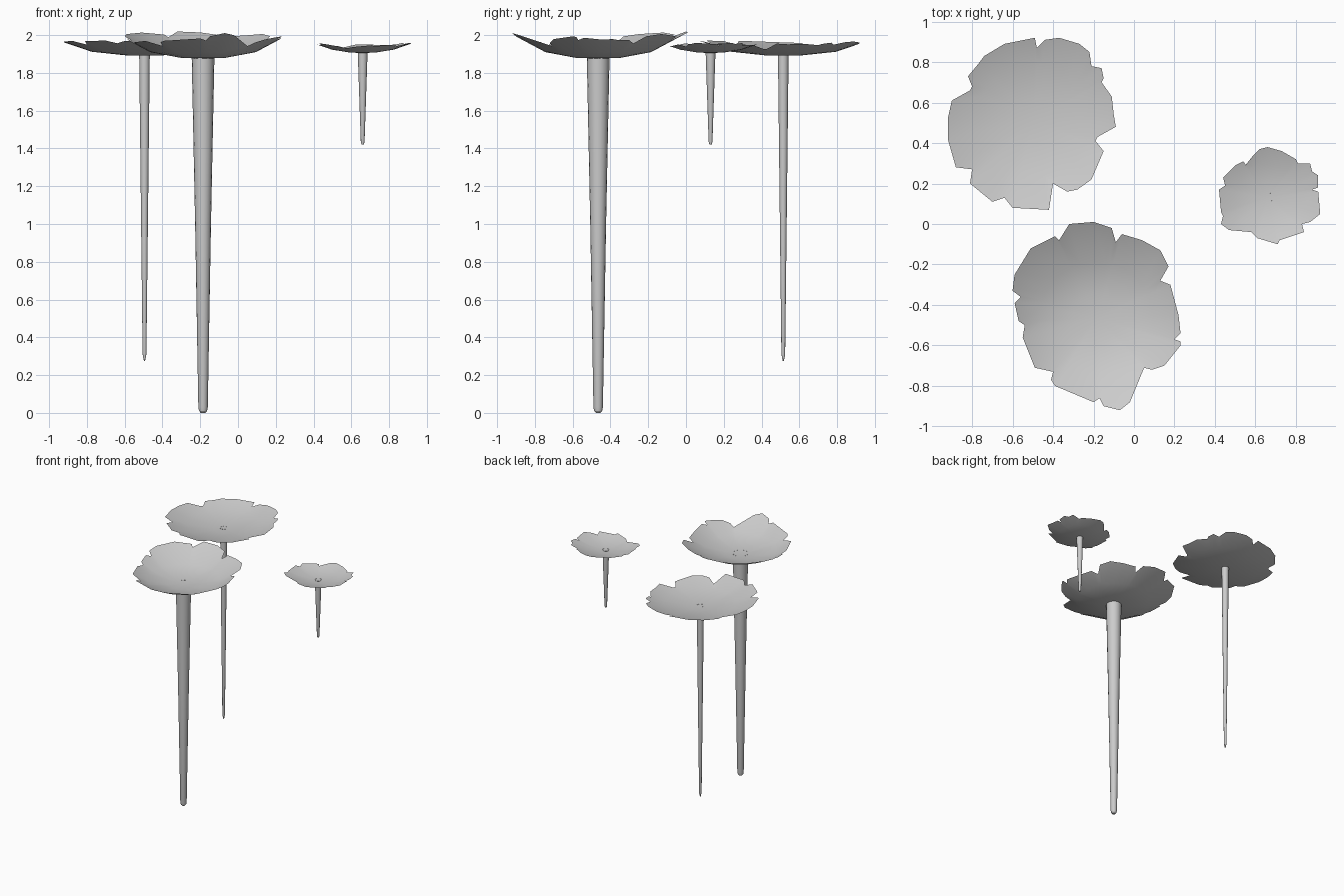
import bpy
import bmesh
from math import hypot, cos, sin, pi
from mathutils import Vector

default_cube = bpy.data.objects.get("Cube")
if default_cube:
    bpy.data.objects.remove(default_cube, do_unlink=True)

grey = bpy.data.materials.new("plain grey")
grey.use_nodes = True
grey.diffuse_color = (0.6, 0.6, 0.6, 1)
grey.node_tree.nodes["Principled BSDF"].inputs["Base Color"].default_value = grey.diffuse_color


def finish(name, bm):
    """Turn a bmesh into a smooth shaded grey object."""
    mesh = bpy.data.meshes.new(name)
    bm.to_mesh(mesh)
    bm.free()
    mesh.materials.append(grey)
    obj = bpy.data.objects.new(name, mesh)
    bpy.context.collection.objects.link(obj)
    bpy.ops.object.select_all(action="DESELECT")
    obj.select_set(True)
    bpy.context.view_layer.objects.active = obj
    bpy.ops.object.shade_smooth_by_angle(angle=pi / 6)
    return obj


def height_at(radius, profile):
    """Height of the dish at a radius, from (radius, height) pairs."""
    for (r0, z0), (r1, z1) in zip(profile, profile[1:]):
        if radius <= r1 or (r1, z1) == profile[-1]:
            return z0 + (z1 - z0) * (radius - r0) / (r1 - r0)


def make_pad(name, centre, profile, outline):
    """Thin dished leaf with a ragged rim; outline is in hundredths."""
    bm = bmesh.new()
    cx, cy = centre
    middle = bm.verts.new((cx, cy, profile[0][1]))
    spokes = []
    for px, py in reversed(outline):
        dx, dy = px / 100 - cx, py / 100 - cy
        rim = hypot(dx, dy)
        spoke = []
        for radius in [r for r, z in profile[1:-1]] + [rim]:
            k = radius / rim
            spoke.append(bm.verts.new((cx + dx * k, cy + dy * k, height_at(radius, profile))))
        spokes.append(spoke)
    for i, a in enumerate(spokes):
        b = spokes[(i + 1) % len(spokes)]
        bm.faces.new((middle, a[0], b[0]))
        for j in range(len(a) - 1):
            bm.faces.new((a[j], a[j + 1], b[j + 1], b[j]))
    return finish(name, bm)


def make_stem(name, centre, rings, sides=16):
    """Tapered stalk lathed from (radius, height) rings, closed below."""
    bm = bmesh.new()
    loops = []
    for radius, z in rings:
        loops.append([bm.verts.new(Vector((*centre, z)) + radius * Vector(
            (cos(2 * pi * i / sides), sin(2 * pi * i / sides), 0))) for i in range(sides)])
    for low, high in zip(loops, loops[1:]):
        for i in range(sides):
            j = (i + 1) % sides
            bm.faces.new((low[i], low[j], high[j], high[i]))
    bm.faces.new(list(reversed(loops[0])))
    return finish(name, bm)


# Large front leaf
front = (-0.185, -0.465)
make_pad("front_leaf", front, [(0, 1.875), (0.12, 1.88), (0.28, 1.91), (0.43, 1.99)], [
    (-20, 1), (-11, -2), (-9, -9), (-6, -5), (4, -8), (13, -13), (17, -21), (13, -28),
    (18, -30), (22, -45), (23, -54), (20, -57), (23, -58), (23, -60), (15, -70), (9, -72),
    (5, -71), (-2, -88), (-7, -92), (-15, -90), (-17, -86), (-20, -88), (-39, -80),
    (-41, -77), (-40, -73), (-49, -71), (-55, -56), (-54, -50), (-57, -48), (-59, -39),
    (-56, -36), (-60, -33), (-59, -25), (-51, -12), (-39, -6), (-37, -8), (-32, 0)])
make_stem("front_stem", front, [(0.012, 0), (0.021, 0.01), (0.025, 0.03), (0.042, 1), (0.06, 1.878)])

# Flat back leaf
back = (-0.495, 0.515)
make_pad("back_leaf", back, [(0, 1.89), (0.1, 1.893), (0.28, 1.912), (0.43, 1.963)], [
    (-49, 92), (-48, 87), (-44, 91), (-37, 92), (-27, 89), (-22, 85), (-21, 78), (-16, 77),
    (-15, 72), (-16, 70), (-11, 63), (-10, 54), (-9, 48), (-18, 43), (-19, 41), (-15, 36),
    (-21, 22), (-28, 17), (-33, 16), (-40, 20), (-42, 7), (-60, 8), (-64, 13), (-70, 11),
    (-81, 20), (-80, 27), (-88, 28), (-92, 42), (-92, 52), (-90, 61), (-81, 66), (-80, 68),
    (-82, 73), (-77, 79), (-74, 83), (-64, 89)])
make_stem("back_stem", back, [(0.003, 0.275), (0.01, 0.31), (0.018, 1), (0.028, 1.892)])

# Small side leaf
side = (0.66, 0.13)
make_pad("small_leaf", side, [(0, 1.905), (0.07, 1.908), (0.165, 1.923), (0.26, 1.955)], [
    (66, 38), (73, 36), (80, 32), (81, 30), (87, 30), (88, 26), (91, 24), (91, 18), (88, 17),
    (91, 16), (92, 5), (87, 1), (83, 0), (84, -4), (72, -8), (71, -10), (61, -7), (58, -4),
    (47, -3), (43, 0), (44, 4), (43, 6), (42, 17), (45, 19), (44, 23), (50, 29), (54, 31),
    (55, 29), (59, 34), (62, 37)])
make_stem("small_stem", side, [(0.006, 1.42), (0.01, 1.435), (0.026, 1.908)])
